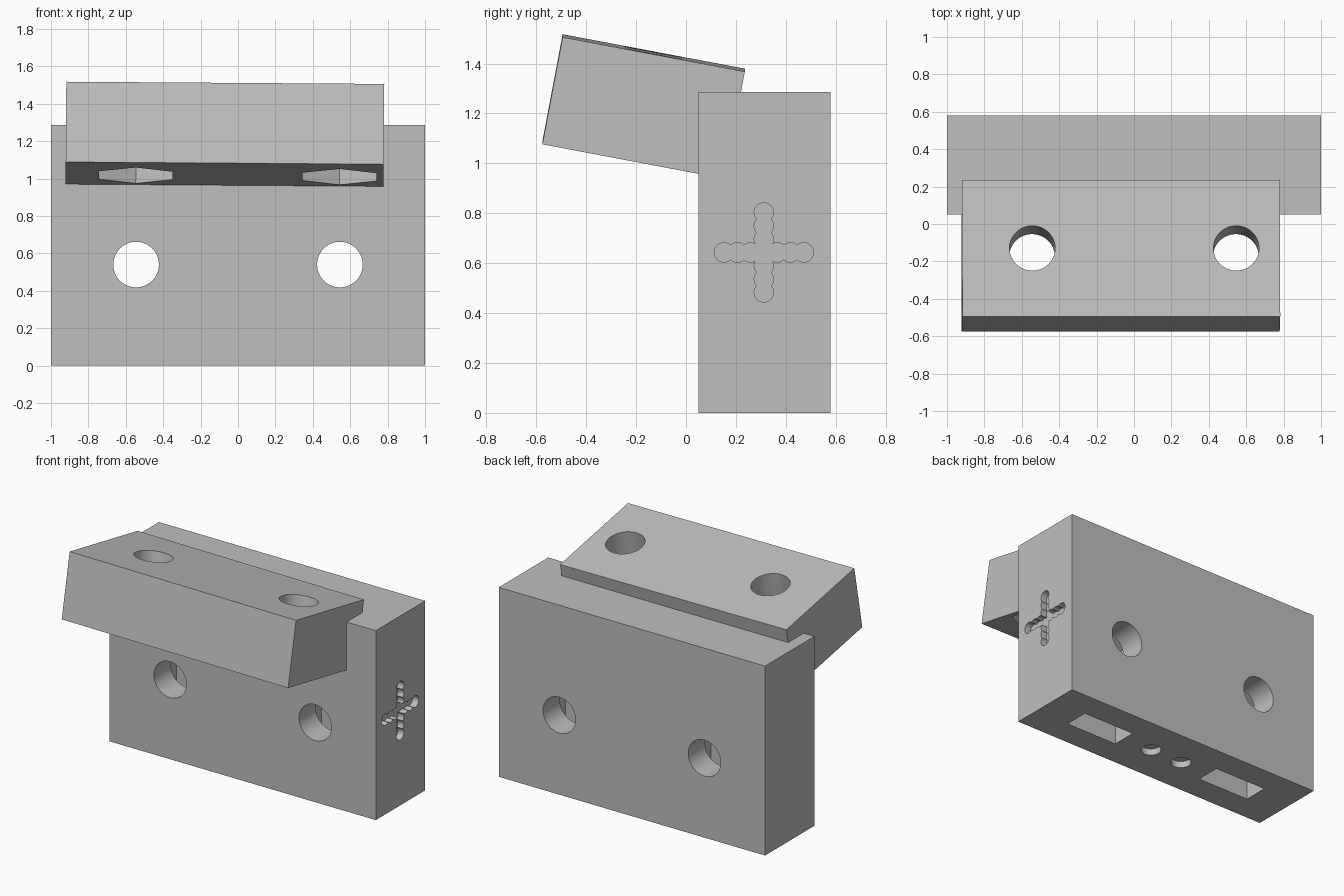
import bpy
from math import radians, pi, sin, cos
from mathutils import Matrix, Vector

cube = bpy.data.objects.get("Cube")
if cube:
    bpy.data.objects.remove(cube, do_unlink=True)

GREY = (0.52, 0.52, 0.52, 1)
grey = bpy.data.materials.new("light grey")
grey.use_nodes = True
grey.diffuse_color = GREY
grey.node_tree.nodes["Principled BSDF"].inputs["Base Color"].default_value = GREY

ALONG_X = Matrix.Rotation(pi / 2, 4, "Y")
ALONG_Y = Matrix.Rotation(pi / 2, 4, "X")
ALONG_Z = Matrix()

HOLE_R = 0.122             # bolt hole
NUT_R = 0.228              # nut, corner to centre
NUT_F = NUT_R * cos(pi / 6)  # nut, flat to centre
BOLT_X = 0.545


def ring(radius, sides, turn=0.0):
    return [(radius * cos(turn + 2 * pi * i / sides), radius * sin(turn + 2 * pi * i / sides))
            for i in range(sides)]


def prism(name, outline, depth, centre, axis=ALONG_Z):
    """Closed outline extruded along an axis, centred on a point."""
    n = len(outline)
    verts = [(x, y, z) for z in (-depth / 2, depth / 2) for x, y in outline]
    faces = [tuple(reversed(range(n))), tuple(range(n, 2 * n))]
    faces += [(i, (i + 1) % n, n + (i + 1) % n, n + i) for i in range(n)]
    mesh = bpy.data.meshes.new(name)
    mesh.from_pydata(verts, [], faces)
    mesh.transform(Matrix.Translation(Vector(centre)) @ axis)
    mesh.materials.append(grey)
    obj = bpy.data.objects.new(name, mesh)
    bpy.context.collection.objects.link(obj)
    return obj


def box(name, width, depth, height, centre):
    w, d = width / 2, depth / 2
    return prism(name, [(-w, -d), (w, -d), (w, d), (-w, d)], height, centre)


def select(obj):
    bpy.ops.object.select_all(action="DESELECT")
    obj.select_set(True)
    bpy.context.view_layer.objects.active = obj


def cut(target, outline, depth, centre, axis=ALONG_Z):
    cutter = prism("cutter", outline, depth, centre, axis)
    cutter.hide_render = True
    mod = target.modifiers.new("cut", "BOOLEAN")
    mod.operation, mod.solver, mod.object = "DIFFERENCE", "EXACT", cutter
    select(target)
    bpy.ops.object.modifier_apply(modifier=mod.name)
    bpy.data.objects.remove(cutter, do_unlink=True)


def finish(obj):
    select(obj)
    bpy.ops.object.shade_smooth_by_angle(angle=radians(30))


# Upright block
MID_Y, BOLT_Z = 0.315, 0.54
body = box("upright_block", 2.0, 0.53, 1.286, (0, MID_Y, 0.643))

# Nut slots open at the bottom, with bolt holes through them
slot = [(-NUT_F, -BOLT_Z - 0.1), (NUT_F, -BOLT_Z - 0.1), (NUT_F, NUT_R / 2),
        (0, NUT_R), (-NUT_F, NUT_R / 2)]
for side in (-1, 1):
    place = (side * BOLT_X, MID_Y, BOLT_Z)
    cut(body, slot, 0.17, place, ALONG_Y)
    cut(body, ring(HOLE_R, 48), 1.0, place, ALONG_Y)
    # Shallow round sockets in the bottom
    cut(body, ring(0.064, 32), 0.09, (side * 0.124, MID_Y, 0))

# Plus-shaped row of small sockets on one end
CROSS_Y, CROSS_Z = 0.312, 0.643
steps = [i * 0.0533 for i in range(-3, 4)]
spots = [(s, 0) for s in steps] + [(0, s) for s in steps if s]
for dy, dz in spots:
    cut(body, ring(0.039, 24), 0.09, (1.0, CROSS_Y + dy, CROSS_Z + dz), ALONG_X)
finish(body)

# Tilted block, with bolt holes from the top and hexagon pockets below
WIDTH, DEPTH, HEIGHT, OFFSET = 1.70, 0.743, 0.437, -0.07
plate = box("tilted_block", WIDTH, DEPTH, HEIGHT, (0, 0, 0))
for side in (-1, 1):
    x = side * BOLT_X - OFFSET
    cut(plate, ring(HOLE_R, 48), 1.0, (x, 0, 0))
    cut(plate, ring(NUT_R, 6, pi / 6), 0.394, (x, 0, -HEIGHT / 2))
finish(plate)
plate.location = (OFFSET, -0.17, 1.228)
plate.rotation_euler = (radians(-10.7), radians(0.4), 0)
